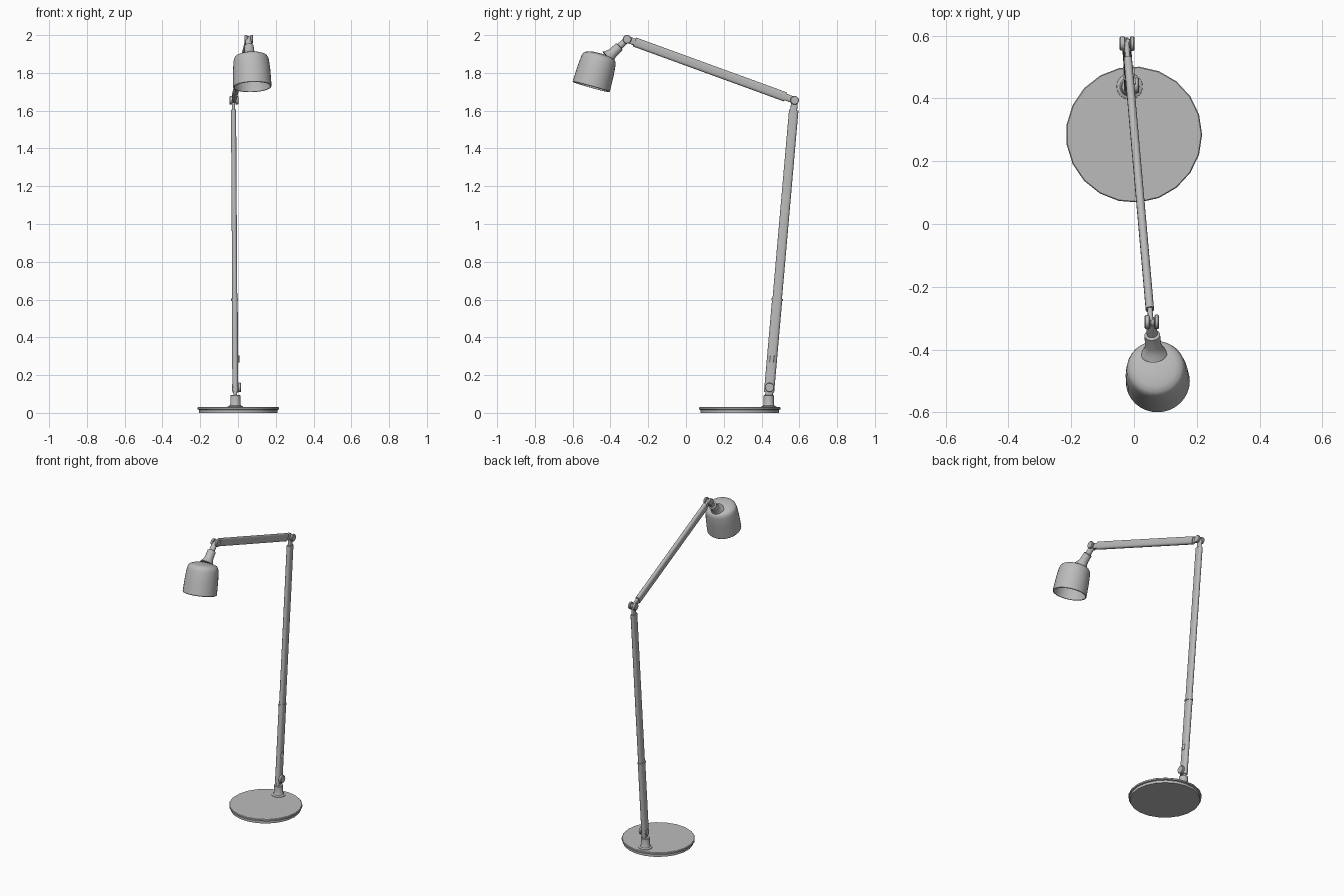
import bpy, bmesh
from math import sin, cos, pi
from mathutils import Vector, Matrix

cube = bpy.data.objects.get("Cube")
if cube:
    bpy.data.objects.remove(cube, do_unlink=True)

grey = bpy.data.materials.new("satin grey")
grey.use_nodes = True
colour = (0.5, 0.5, 0.5, 1)
grey.diffuse_color = colour
grey.node_tree.nodes["Principled BSDF"].inputs["Base Color"].default_value = colour


def frame(a, b):
    """Matrix at a, with local z towards b and local x close to world x."""
    z = (b - a).normalized()
    ref = Vector((1, 0, 0)) if abs(z.x) < 0.9 else Vector((0, 1, 0))
    x = (ref - z * ref.dot(z)).normalized()
    m = Matrix((x, z.cross(x), z)).transposed().to_4x4()
    m.translation = a
    return m


def loft(name, rings, matrix, angle=35):
    """Skin a list of equal closed rings and cap both ends."""
    bm = bmesh.new()
    loops = [[bm.verts.new(matrix @ Vector(p)) for p in ring] for ring in rings]
    n = len(loops[0])
    for lo, hi in zip(loops, loops[1:]):
        for i in range(n):
            j = (i + 1) % n
            bm.faces.new((lo[i], lo[j], hi[j], hi[i]))
    bm.faces.new(loops[0][::-1])
    bm.faces.new(loops[-1])
    bmesh.ops.recalc_face_normals(bm, faces=bm.faces)
    mesh = bpy.data.meshes.new(name)
    bm.to_mesh(mesh)
    bm.free()
    mesh.materials.append(grey)
    ob = bpy.data.objects.new(name, mesh)
    bpy.context.collection.objects.link(ob)
    bpy.ops.object.select_all(action='DESELECT')
    ob.select_set(True)
    bpy.context.view_layer.objects.active = ob
    bpy.ops.object.shade_smooth_by_angle(angle=angle * pi / 180)
    return ob


def lathe(name, a, b, profile, sides=24):
    """Turn (radius, height) points about the axis from a to b."""
    rings = [[(r * cos(2 * pi * i / sides), r * sin(2 * pi * i / sides), h)
              for i in range(sides)] for r, h in profile]
    return loft(name, rings, frame(Vector(a), Vector(b)))


def bar(name, a, b, width, thick, steps=6):
    """Flat bar with rounded long edges from a to b."""
    a, b = Vector(a), Vector(b)
    t, off = thick / 2, (width - thick) / 2
    outline = []
    for side in (0, 1):
        for i in range(steps + 1):
            ang = pi * (side + i / steps)
            outline.append((t * cos(ang), t * sin(ang) + (off if side == 0 else -off)))
    length = (b - a).length
    rings = [[(x, y, h) for x, y in outline] for h in (0, length)]
    return loft(name, rings, frame(a, b))


def joint(name, centre, spans):
    """Hinge discs on the x axis; each span is (start, end, radius)."""
    c = Vector(centre)
    for i, (x0, x1, r) in enumerate(spans):
        e = min(0.003, (x1 - x0) / 4)
        lathe(f"{name}_{i + 1}", c + Vector((x0, 0, 0)), c + Vector((x1, 0, 0)),
              [(r - e, 0), (r, e), (r, x1 - x0 - e), (r - e, x1 - x0)], 20)


# Foot disc and post socket
lathe("base_plate", (0, 0.285, 0), (0, 0.285, 1),
      [(0.208, 0), (0.208, 0.016), (0.217, 0.018), (0.217, 0.027), (0.214, 0.03)], 21)
lathe("base_socket", (-0.014, 0.438, 0.028), (-0.014, 0.438, 1),
      [(0.042, 0), (0.041, 0.005), (0.031, 0.01), (0.027, 0.018), (0.027, 0.064), (0.024, 0.067)])

# Key points of the arms
foot = Vector((-0.014, 0.438, 0.09))
elbow = Vector((-0.024, 0.575, 1.655))
wrist = Vector((0.054, -0.312, 1.978))
def along(a, b, f):
    return a.lerp(b, f)

# Upright: lower sleeve, collar, upper tube and end tongue
bar("upright_tongue", foot - Vector((0, 0, 0.01)), along(foot, elbow, 0.05), 0.04, 0.018)
bar("upright_sleeve", along(foot, elbow, 0.012), along(foot, elbow, 0.325), 0.054, 0.031)
bar("upright_collar", along(foot, elbow, 0.323), along(foot, elbow, 0.329), 0.06, 0.037)
bar("upright_tube", along(foot, elbow, 0.325), along(foot, elbow, 0.967), 0.05, 0.027)
bar("upright_end", along(foot, elbow, 0.96), elbow, 0.036, 0.016)
button = along(foot, elbow, 0.125) + Vector((0.015, 0, 0))
bar("cable_button", button - Vector((0, 0.002, 0.018)), button + Vector((0, 0.002, 0.018)), 0.022, 0.014)

# Boom with a narrow tongue at each end
bar("boom_tube", along(elbow, wrist, 0.055), along(elbow, wrist, 0.955), 0.05, 0.026)
bar("boom_rear_tongue", elbow, along(elbow, wrist, 0.07), 0.036, 0.016)
bar("boom_front_tongue", along(elbow, wrist, 0.94), wrist, 0.036, 0.016)

# Hinges
joint("base_hinge", (-0.014, 0.442, 0.135), [(-0.018, 0.015, 0.02), (0.013, 0.03, 0.025)])
joint("elbow_hinge", elbow, [(-0.022, -0.004, 0.022), (-0.004, 0.013, 0.015), (0.011, 0.026, 0.023)])
joint("wrist_hinge", wrist, [(-0.02, -0.003, 0.022), (-0.003, 0.013, 0.015), (0.011, 0.026, 0.023)])

# Neck flaring into the shade
lathe("shade_neck", (0.064, -0.413, 1.882), wrist,
      [(0.042, 0), (0.034, 0.014), (0.028, 0.028), (0.026, 0.04), (0.025, 0.082),
       (0.017, 0.086), (0.017, 0.135)])

# Hollow shade, outside up to the crown after the inner wall
lathe("lamp_shade", (0.076, -0.5025, 1.725), (0.069, -0.455, 1.895),
      [(0.01, 0.158), (0.075, 0.155), (0.088, 0.13), (0.096, 0.001), (0.1, 0), (0.102, 0.003),
       (0.099, 0.09), (0.094, 0.145), (0.09, 0.16), (0.082, 0.171), (0.065, 0.178),
       (0.04, 0.183), (0.01, 0.185)], 32)
